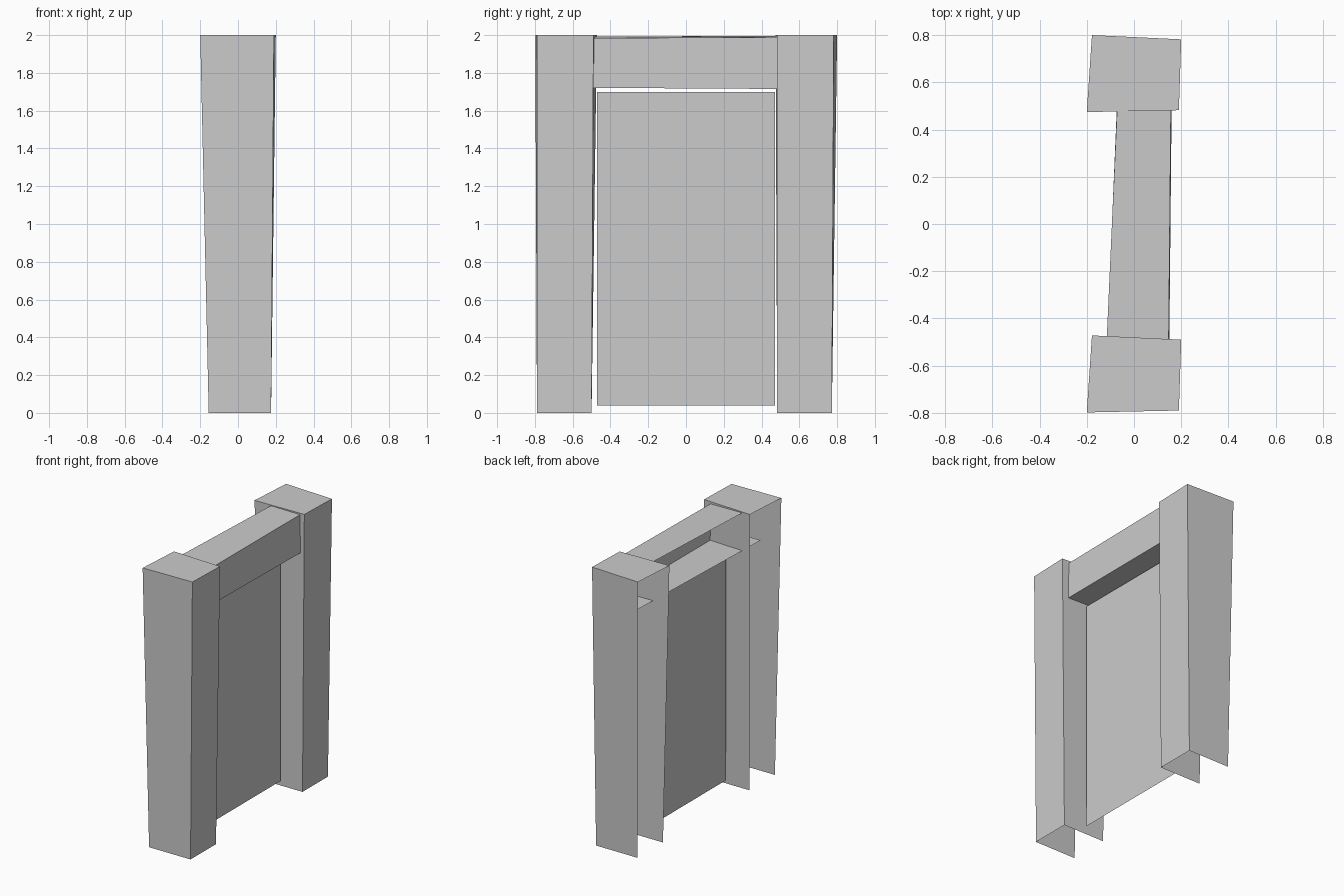
import bpy
import bmesh

cube = bpy.data.objects.get("Cube")
if cube:
    bpy.data.objects.remove(cube, do_unlink=True)

# One plain stone colour for everything
stone = bpy.data.materials.new("grey_stone")
stone.use_nodes = True
stone.diffuse_color = (0.6, 0.6, 0.6, 1)
stone.node_tree.nodes["Principled BSDF"].inputs["Base Color"].default_value = (0.6, 0.6, 0.6, 1)


def loft(name, start, end, capped=False):
    """Flat faces between two open sections, optionally closed at the end."""
    bm = bmesh.new()
    a = [bm.verts.new(p) for p in start]
    b = [bm.verts.new(p) for p in end]
    for i in range(len(a) - 1):
        bm.faces.new((a[i], a[i + 1], b[i + 1], b[i]))
    if capped:
        bm.faces.new(b)
    mesh = bpy.data.meshes.new(name)
    bm.to_mesh(mesh)
    bm.free()
    mesh.materials.append(stone)
    obj = bpy.data.objects.new(name, mesh)
    bpy.context.collection.objects.link(obj)
    return obj


# Tapered posts: three walls and a top, open underneath and towards -x
foot = [(-0.155, -0.152), (0.175, -0.152), (0.175, 0.137), (-0.155, 0.137)]
head = [(-0.2, -0.161), (0.19, -0.153), (0.2, 0.147), (-0.178, 0.165)]
for name, y in (("front_post", -0.637), ("back_post", 0.635)):
    loft(name,
         [(px, y + py, 0) for px, py in foot],
         [(px, y + py, 2) for px, py in head],
         capped=True)

# Lintel: top, +x face and underside, with its ends buried in the posts
loft("lintel",
     [(-0.124, -0.675, 1.993), (0.145, -0.675, 1.983), (0.148, -0.675, 1.722), (-0.122, -0.675, 1.722)],
     [(-0.063, 0.675, 1.995), (0.158, 0.675, 1.99), (0.161, 0.675, 1.714), (-0.065, 0.675, 1.714)])

# Thin door sheet set in the middle of the opening
loft("door_panel",
     [(0.01, -0.47, 0.04), (0.01, 0.47, 0.04)],
     [(0.01, -0.47, 1.7), (0.01, 0.47, 1.7)])
